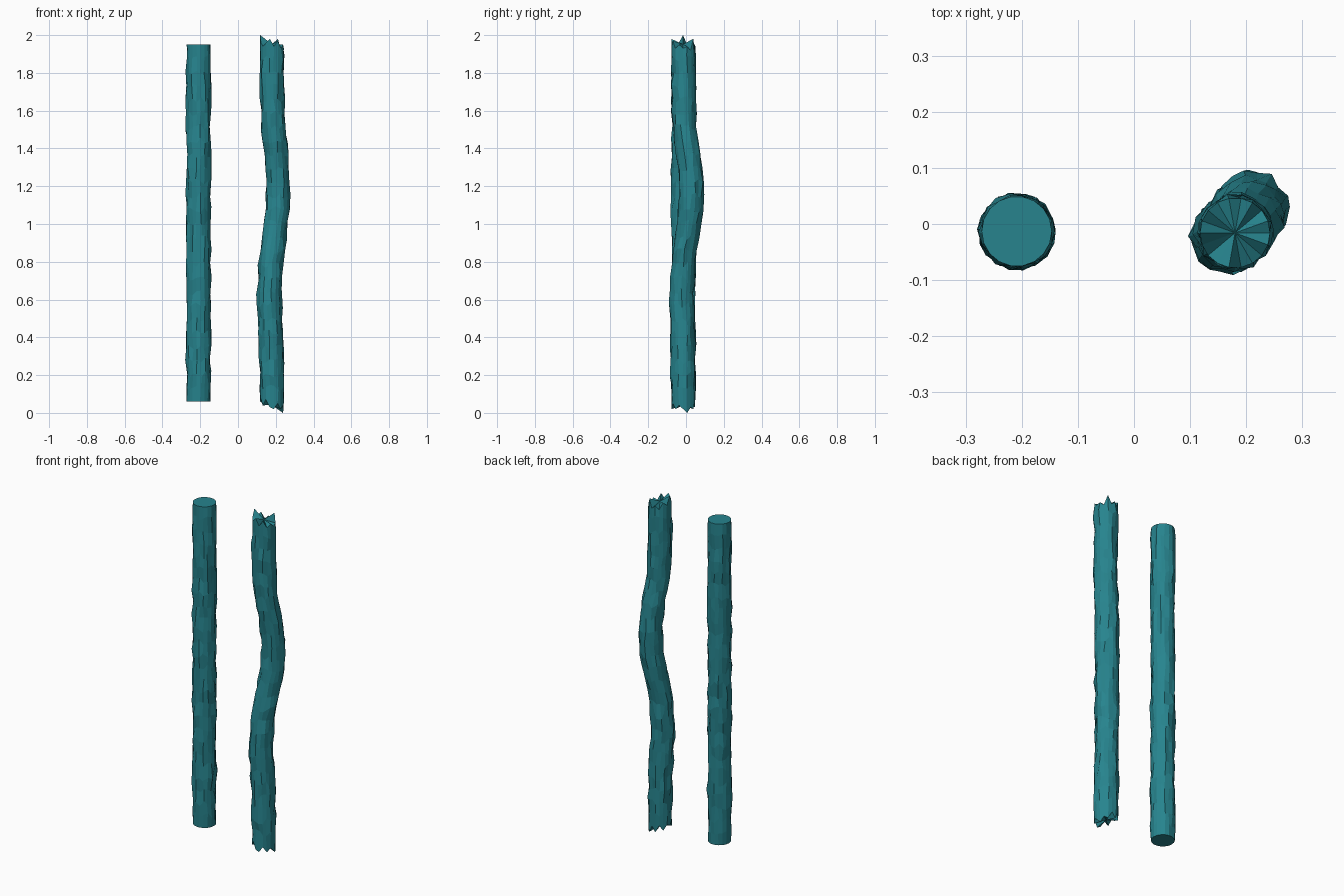
import bpy, bmesh, math, random

if "Cube" in bpy.data.objects:
    bpy.data.objects.remove(bpy.data.objects["Cube"])

random.seed(7)
SIDES, RINGS = 18, 27

bark = bpy.data.materials.new("teal_bark")
bark.diffuse_color = (0.02, 0.23, 0.27, 1)
bark.use_nodes = True
bark.node_tree.nodes["Principled BSDF"].inputs["Base Color"].default_value = bark.diffuse_color


def centre(path, z):
    """Linear interpolation along (z, x, y) path points."""
    if z <= path[0][0]:
        return path[0][1:]
    for a, b in zip(path, path[1:]):
        if z <= b[0]:
            t = (z - a[0]) / (b[0] - a[0])
            return (a[1] + t * (b[1] - a[1]), a[2] + t * (b[2] - a[2]))
    return path[-1][1:]


def log(name, path, bottom, top, end_radius):
    """Knobbly log; bottom/top give the rim height for each side."""
    bm = bmesh.new()
    rings = []
    for i in range(RINGS):
        t = i / (RINGS - 1)
        end = i in (0, RINGS - 1)
        ring = []
        for j in range(SIDES):
            ang = 2 * math.pi * j / SIDES
            z = 0.06 + 1.89 * t
            r = 0.0635 + random.uniform(-0.005, 0.006)
            if end:
                z = bottom[j] if i == 0 else top[j]
                r = end_radius
            else:
                # staggered bark plates
                z += random.uniform(-0.018, 0.018)
                ang += random.uniform(-0.07, 0.07)
                r += 0.002 * math.sin(z * 36 + j * 0.5)
            cx, cy = centre(path, z)
            ring.append(bm.verts.new((cx + r * math.cos(ang), cy + r * math.sin(ang), z)))
        rings.append(ring)
    for a, b in zip(rings, rings[1:]):
        for j in range(SIDES):
            k = (j + 1) % SIDES
            bm.faces.new((a[j], a[k], b[k], b[j]))
    # end caps fanned from the centre
    for ring, z in ((rings[0], 0.06), (rings[-1], 1.95)):
        rim = [v.co.z for v in ring]
        if max(rim) - min(rim) < 0.001:
            bm.faces.new(ring)
            continue
        cx, cy = centre(path, z)
        c = bm.verts.new((cx, cy, sum(rim) / SIDES))
        for j in range(SIDES):
            bm.faces.new((ring[j], ring[(j + 1) % SIDES], c))
    bmesh.ops.recalc_face_normals(bm, faces=bm.faces)
    me = bpy.data.meshes.new(name)
    bm.to_mesh(me)
    bm.free()
    me.materials.append(bark)
    ob = bpy.data.objects.new(name, me)
    bpy.context.collection.objects.link(ob)


# straight log with sawn ends
log("straight_log", [(0, -0.209, -0.013), (2, -0.209, -0.013)],
    [0.06] * SIDES, [1.95] * SIDES, 0.0625)

# crooked log with splintered ends
crooked = [(0.0, 0.179, -0.015), (0.35, 0.176, -0.017), (0.62, 0.166, -0.023),
           (0.78, 0.172, -0.016), (0.95, 0.193, 0.008), (1.08, 0.209, 0.025),
           (1.2, 0.212, 0.029), (1.33, 0.206, 0.018), (1.5, 0.187, -0.007),
           (1.7, 0.180, -0.015), (2.0, 0.180, -0.016)]
splinter_top = [1.93, 1.94, 1.92, 1.98, 1.93, 1.95, 1.93, 1.97, 1.95,
                2.00, 1.96, 1.94, 1.96, 1.98, 1.94, 1.97, 1.93, 1.95]
splinter_bottom = [0.02, 0.00, 0.03, 0.02, 0.06, 0.03, 0.07, 0.04, 0.07,
                   0.06, 0.08, 0.04, 0.07, 0.03, 0.02, 0.05, 0.02, 0.04]
log("crooked_log", crooked, splinter_bottom, splinter_top, 0.0625)
